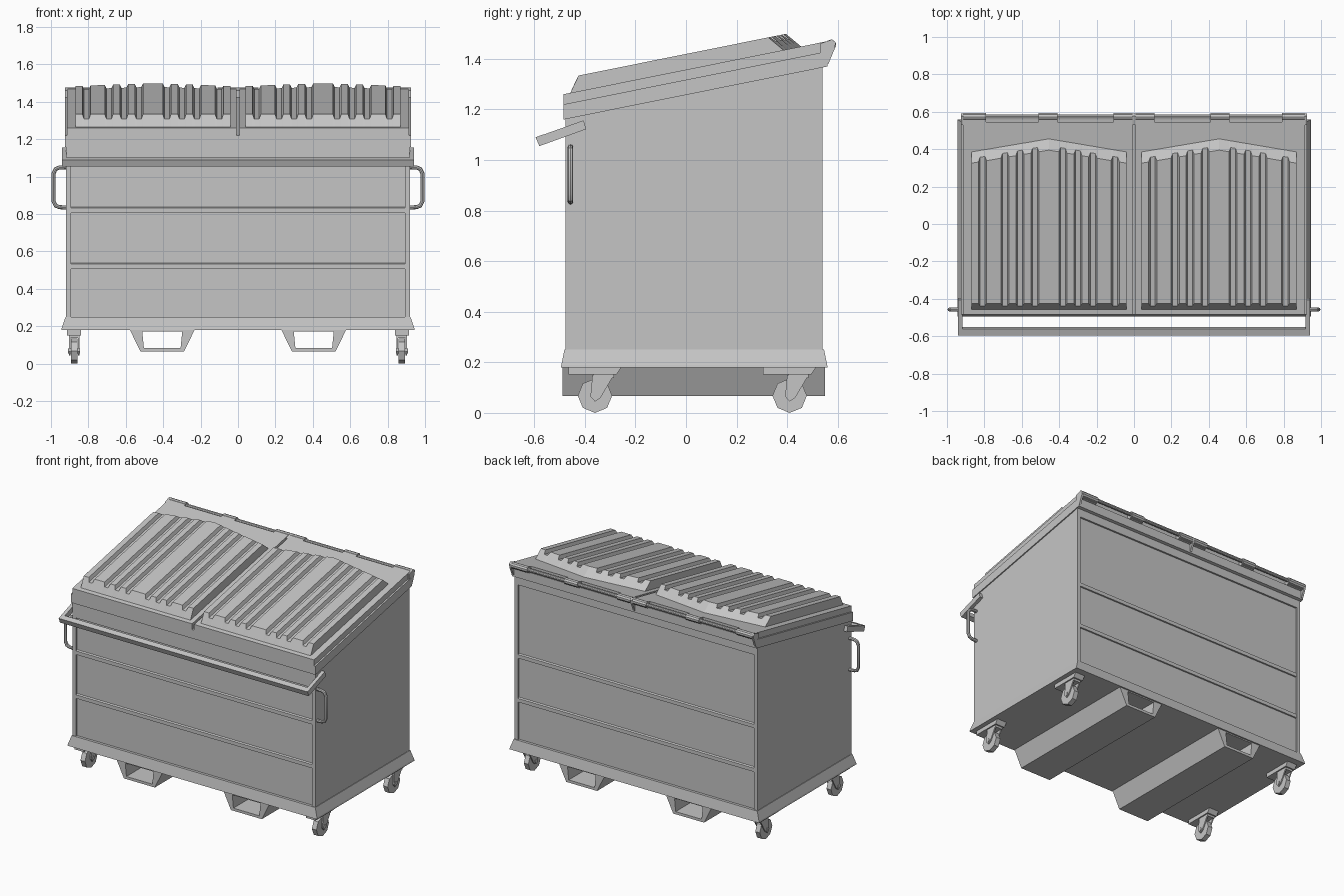
import bpy
import bmesh
from mathutils import Vector

cube = bpy.data.objects.get("Cube")
if cube:
    bpy.data.objects.remove(cube, do_unlink=True)

grey = bpy.data.materials.new("painted_grey")
grey.use_nodes = True
grey.diffuse_color = (0.56, 0.56, 0.56, 1)
grey.node_tree.nodes["Principled BSDF"].inputs["Base Color"].default_value = (0.56, 0.56, 0.56, 1)

SLOPE = 0.201
FRONT, BACK = -0.485, 0.56


def lid_z(y, base=1.26):
    """Height of the sloping top at depth y."""
    return base + SLOPE * (y - FRONT)


def finish(name, bm):
    bmesh.ops.recalc_face_normals(bm, faces=bm.faces)
    mesh = bpy.data.meshes.new(name)
    bm.to_mesh(mesh)
    bm.free()
    mesh.materials.append(grey)
    obj = bpy.data.objects.new(name, mesh)
    bpy.context.collection.objects.link(obj)
    return obj


def loft(name, rings, closed=False):
    """Skin equal-length rings of points; cap the ends unless the loop is closed."""
    bm = bmesh.new()
    loops = [[bm.verts.new(p) for p in ring] for ring in rings]
    pairs = list(zip(loops, loops[1:]))
    if closed:
        pairs.append((loops[-1], loops[0]))
    else:
        bm.faces.new(loops[0])
        bm.faces.new(loops[-1])
    n = len(loops[0])
    for a, b in pairs:
        for i in range(n):
            j = (i + 1) % n
            bm.faces.new((a[i], a[j], b[j], b[i]))
    return finish(name, bm)


def prism_x(name, profile, x0, x1):
    return loft(name, [[(x, y, z) for y, z in profile] for x in (x0, x1)])


def box(name, x0, x1, y0, y1, z0, z1):
    return prism_x(name, [(y0, z0), (y1, z0), (y1, z1), (y0, z1)], x0, x1)


def rect(x, y0, y1, z):
    return [(-x, y0, z), (x, y0, z), (x, y1, z), (-x, y1, z)]


def tube(name, points, radius):
    curve = bpy.data.curves.new(name, "CURVE")
    curve.dimensions = "3D"
    curve.bevel_depth = radius
    curve.bevel_resolution = 2
    curve.use_fill_caps = True
    spline = curve.splines.new("POLY")
    spline.points.add(len(points) - 1)
    for p, co in zip(spline.points, points):
        p.co = (*co, 1)
    curve.materials.append(grey)
    obj = bpy.data.objects.new(name, curve)
    bpy.context.collection.objects.link(obj)
    bpy.ops.object.select_all(action="DESELECT")
    obj.select_set(True)
    bpy.context.view_layer.objects.active = obj
    bpy.ops.object.convert(target="MESH")
    bpy.ops.object.shade_smooth_by_angle()


def cylinder_x(name, x, y, z, radius, width, sides):
    bm = bmesh.new()
    bmesh.ops.create_cone(bm, cap_ends=True, segments=sides,
                          radius1=radius, radius2=radius, depth=width)
    for v in bm.verts:
        v.co = Vector((x + v.co.z, y + v.co.x, z + v.co.y))
    return finish(name, bm)


# Container body with recessed front and back panels
prism_x("body", [(-0.463, 0.2), (0.528, 0.2), (0.528, lid_z(0.528, 1.2)),
                 (-0.463, lid_z(-0.463, 1.2))], -0.918, 0.918)
loft("base_skirt", [rect(0.945, -0.495, 0.56, 0.18), rect(0.943, -0.493, 0.558, 0.19),
                    rect(0.922, -0.481, 0.546, 0.25)])
box("front_top_rail", -0.92, 0.92, -0.477, -0.46, 1.06, 1.19)
box("back_top_rail", -0.92, 0.92, 0.525, 0.54, 1.31, 1.39)
for side, s in (("left", 1), ("right", -1)):
    box(side + "_front_post", s * 0.894, s * 0.92, -0.477, -0.45, 0.24, 1.18)
    box(side + "_back_post", s * 0.894, s * 0.92, 0.515, 0.54, 0.24, 1.38)

# Horizontal stiffening ribs, front and back
for level, z in (("lower", 0.52), ("upper", 0.82)):
    for face, y, d in (("front", -0.46, -1), ("back", 0.525, 1)):
        prism_x(f"{face}_{level}_rib",
                [(y, z - 0.015), (y + d * 0.012, z - 0.013),
                 (y + d * 0.012, z + 0.012), (y, z + 0.02)], -0.894, 0.894)

# Sloping rim
prism_x("rim", [(FRONT, 1.16), (BACK, 1.37), (BACK, 1.43), (FRONT, 1.22)], -0.926, 0.926)

# Two lids, each with hinge tabs and a raised grooved panel
HEIGHT, GROOVE = 0.062, 0.023
for side, s in (("left", 1), ("right", -1)):
    def slab(name, y0, y1, x0, x1):
        prism_x(name, [(y0, lid_z(y0, 1.218)), (y1, lid_z(y1, 1.218)),
                       (y1, lid_z(y1)), (y0, lid_z(y0))], s * x0, s * x1)

    slab(side + "_lid", FRONT, 0.545, 0.008, 0.915)
    for i, (x0, x1) in enumerate(((0.008, 0.11), (0.41, 0.51), (0.79, 0.915))):
        slab(f"{side}_lid_tab_{i}", 0.54, 0.575, x0, x1)
        cylinder_x(f"{side}_hinge_knuckle_{i}", s * (x0 + x1) / 2, 0.573, 1.455,
                   0.021, x1 - x0, 10)

    centre = s * 0.455
    columns = [(-0.415, HEIGHT), (0, HEIGHT), (0.415, HEIGHT)]
    for g in (0.075, 0.155, 0.235, 0.355):
        for c in (g, -g):
            columns += [(c - 0.022, HEIGHT), (c - 0.013, HEIGHT - GROOVE),
                        (c + 0.013, HEIGHT - GROOVE), (c + 0.022, HEIGHT)]
    rings = []
    for dx, h in sorted(columns):
        back = 0.46 - 0.07 * abs(dx) / 0.415
        t = h / HEIGHT
        outline = ((-0.46, -0.005), (-0.46 + 0.035 * t, h),
                   (back - 0.065 * t, h), (back, -0.005))
        rings.append([(centre + dx, y, lid_z(y) + up) for y, up in outline])
    loft(side + "_lid_raised_panel", rings)

# Hinge rod and its brackets
cylinder_x("hinge_rod", 0, 0.575, 1.455, 0.012, 1.85, 10)
for name, x in (("left", 0.918), ("middle", 0), ("right", -0.918)):
    prism_x(name + "_hinge_bracket",
            [(0.53, 1.385), (0.563, 1.38), (0.588, 1.44), (0.592, 1.465),
             (0.578, 1.477), (0.53, 1.46)], x - 0.007, x + 0.007)

# Front lifting bar on two sloping arms
prism_x("front_bar", [(-0.595, 1.09), (-0.58, 1.055), (-0.55, 1.067), (-0.562, 1.102)],
        -0.94, 0.94)
for side, s in (("left", 1), ("right", -1)):
    prism_x(side + "_bar_arm", [(-0.593, 1.09), (-0.58, 1.055), (-0.395, 1.122),
                                (-0.405, 1.157)], s * 0.918, s * 0.942)

# Bent tube handles on the sides
for side, s in (("left", 1), ("right", -1)):
    half = [(0.91, 0.108), (0.955, 0.106), (0.975, 0.098), (0.986, 0.075)]
    path = half + [(x, -dz) for x, dz in reversed(half)]
    tube(side + "_handle", [(s * x, -0.457, 0.943 + dz) for x, dz in path], 0.011)

# Hollow fork pockets through the underside
for side, s in (("left", 1), ("right", -1)):
    outer = [(-0.175, 0.185), (-0.117, 0.066), (0.117, 0.066), (0.175, 0.185)]
    inner = [(-0.107, 0.172), (-0.098, 0.084), (0.098, 0.084), (0.107, 0.172)]
    rings = [[(s * 0.405 + x, y, z) for x, z in shape]
             for shape, y in ((outer, -0.488), (outer, 0.55), (inner, 0.55), (inner, -0.488))]
    loft(side + "_fork_pocket", rings, closed=True)

# Swivel casters
for side, s in (("left", 1), ("right", -1)):
    for end, y in (("front", -0.36), ("back", 0.41)):
        name = f"{side}_{end}_caster"
        x = s * 0.876
        prism_x(name + "_plate", [(y - 0.105, 0.152), (y + 0.085, 0.152),
                                  (y + 0.105, 0.182), (y - 0.105, 0.182)],
                x - 0.037, x + 0.037)
        cylinder_x(name + "_wheel", x, y, 0.068, 0.068, 0.034, 8)
        cylinder_x(name + "_axle", x, y, 0.068, 0.014, 0.064, 8)
        box(name + "_yoke", x - 0.028, x + 0.028, y - 0.005, y + 0.075, 0.138, 0.155)
        for k in (-1, 1):
            prism_x(f"{name}_fork_{'inner' if k * s < 0 else 'outer'}",
                    [(y - 0.01, 0.15), (y - 0.018, 0.065), (y, 0.045), (y + 0.022, 0.06),
                     (y + 0.075, 0.15)], x + k * 0.02, x + k * 0.028)
